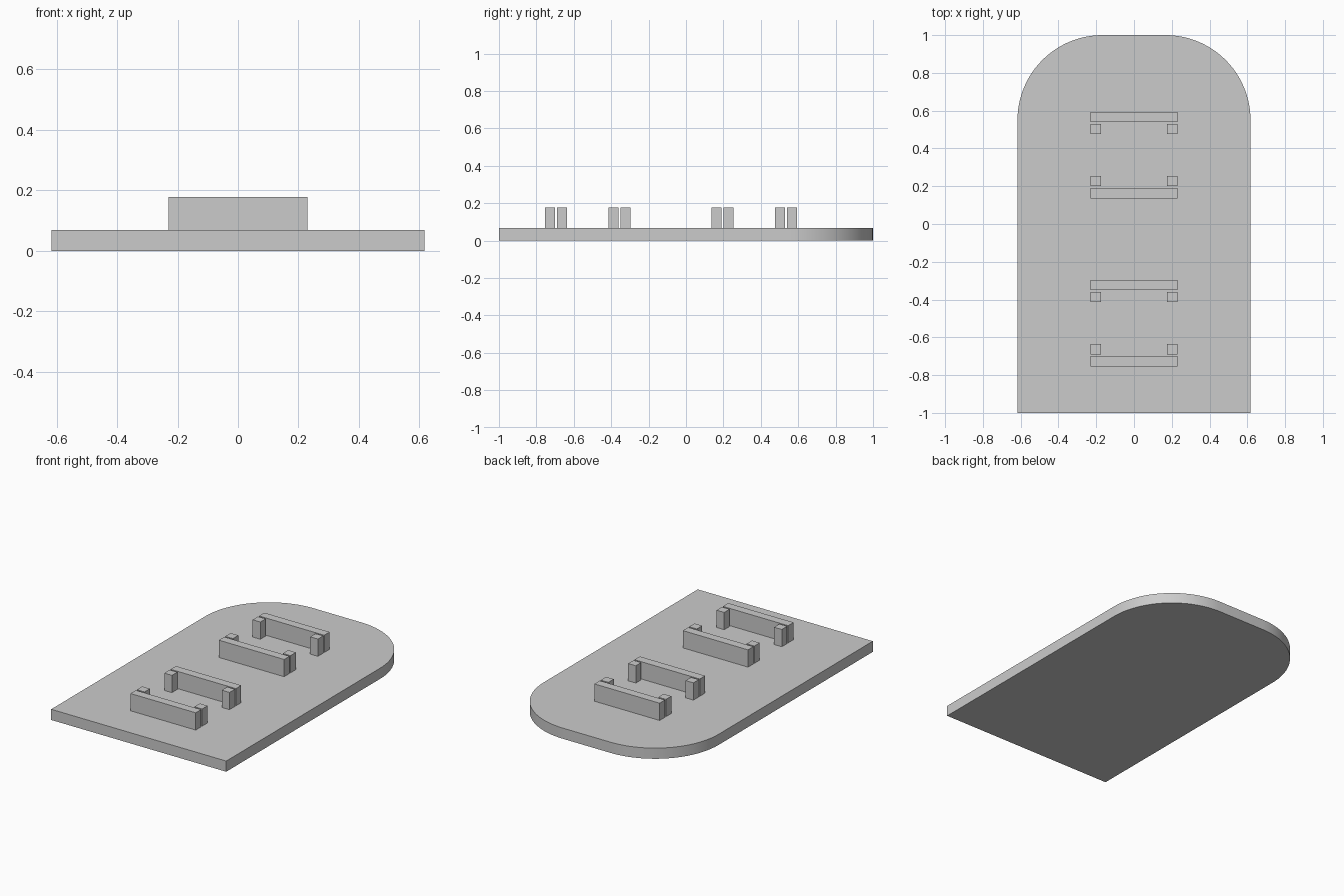
import bpy
import bmesh
from math import sin, cos, pi

cube = bpy.data.objects.get("Cube")
if cube:
    bpy.data.objects.remove(cube, do_unlink=True)

HALF_W, BASE_H, TOP = 0.617, 0.068, 0.178
RADIUS = 0.45
BAR_T = 0.054      # thickness of the bars and posts
BAR_HALF = 0.23    # half length of a bar

grey = bpy.data.materials.new("light_grey")
grey.use_nodes = True
colour = (0.6, 0.6, 0.6, 1)
grey.diffuse_color = colour
grey.node_tree.nodes["Principled BSDF"].inputs["Base Color"].default_value = colour


def finish(bm, name):
    bmesh.ops.recalc_face_normals(bm, faces=bm.faces)
    mesh = bpy.data.meshes.new(name)
    bm.to_mesh(mesh)
    bm.free()
    mesh.materials.append(grey)
    obj = bpy.data.objects.new(name, mesh)
    bpy.context.collection.objects.link(obj)
    return obj


def box(name, x, y, width):
    bm = bmesh.new()
    bmesh.ops.create_cube(bm, size=1)
    bmesh.ops.scale(bm, vec=(width, BAR_T, TOP - BASE_H), verts=bm.verts)
    bmesh.ops.translate(bm, vec=(x, y, (TOP + BASE_H) / 2), verts=bm.verts)
    return finish(bm, name)


# Base plate: square front corners, rounded back corners
steps = 24
arc = [(HALF_W - RADIUS + RADIUS * cos(pi / 2 * i / steps),
        1 - RADIUS + RADIUS * sin(pi / 2 * i / steps)) for i in range(steps + 1)]
outline = [(-HALF_W, -1), (HALF_W, -1)] + arc + [(-x, y) for x, y in reversed(arc)]
bm = bmesh.new()
face = bm.faces.new([bm.verts.new((x, y, 0)) for x, y in outline])
extruded = bmesh.ops.extrude_face_region(bm, geom=[face])["geom"]
bmesh.ops.translate(bm, vec=(0, 0, BASE_H),
                    verts=[g for g in extruded if isinstance(g, bmesh.types.BMVert)])
plate = finish(bm, "base_plate")
bpy.context.view_layer.objects.active = plate
plate.select_set(True)
bpy.ops.object.shade_smooth_by_angle(angle=pi / 6)
plate.select_set(False)

# Two bracket pairs, each with outer bars and small posts just inside them
for pair, centre in (("back", 0.365), ("front", -0.525)):
    for end, sy in (("rear", 1), ("fore", -1)):
        box(f"{pair}_{end}_bar", 0, centre + sy * 0.202, 2 * BAR_HALF)
        for side, sx in (("left", 1), ("right", -1)):
            box(f"{pair}_{end}_{side}_post", sx * (BAR_HALF - BAR_T / 2),
                centre + sy * 0.138, BAR_T)
